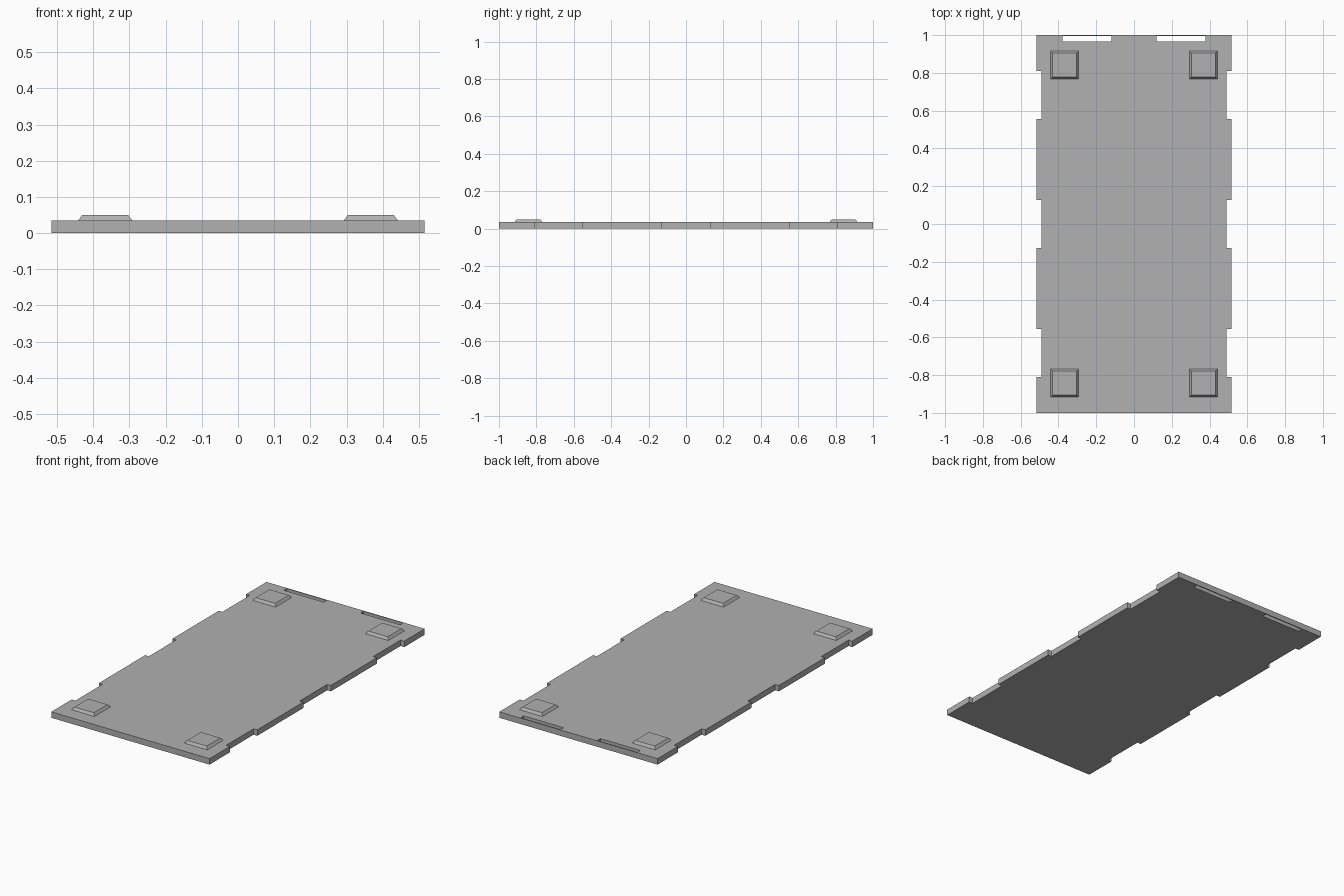
import bpy
import bmesh

if "Cube" in bpy.data.objects:
    bpy.data.objects.remove(bpy.data.objects["Cube"], do_unlink=True)

THICK = 0.035
PAD_TOP = 0.05

grey = bpy.data.materials.new("plain grey")
grey.use_nodes = True
grey.diffuse_color = (0.44, 0.44, 0.44, 1)
bsdf = next(n for n in grey.node_tree.nodes if n.type == "BSDF_PRINCIPLED")
bsdf.inputs["Base Color"].default_value = grey.diffuse_color


def add_object(name, bm):
    bmesh.ops.recalc_face_normals(bm, faces=bm.faces)
    mesh = bpy.data.meshes.new(name)
    bm.to_mesh(mesh)
    bm.free()
    mesh.materials.append(grey)
    obj = bpy.data.objects.new(name, mesh)
    bpy.context.collection.objects.link(obj)
    return obj


def prism(name, outline, z0, z1):
    bm = bmesh.new()
    face = bm.faces.new([bm.verts.new((x, y, z0)) for x, y in outline])
    result = bmesh.ops.extrude_face_region(bm, geom=[face], use_keep_orig=True)
    for v in result["geom"]:
        if isinstance(v, bmesh.types.BMVert):
            v.co.z = z1
    return add_object(name, bm)


def rectangle(x0, x1, y0, y1):
    return [(x0, y0), (x1, y0), (x1, y1), (x0, y1)]


# Panel outline with shallow notches, mirrored from one quarter
WIDE, NARROW = 0.515, 0.491
quarter = [(NARROW, 0.128), (WIDE, 0.128), (WIDE, 0.556),
           (NARROW, 0.556), (NARROW, 0.81), (WIDE, 0.81), (WIDE, 1.0)]
right_edge = [(x, -y) for x, y in reversed(quarter)] + quarter
left_edge = [(-x, y) for x, y in reversed(right_edge)]
panel = prism("panel", right_edge + left_edge, 0, THICK)

# Two slots through the panel near its back edge
for side in (-1, 1):
    xs = sorted((side * 0.12, side * 0.379))
    cutter = prism("slot_cutter", rectangle(*xs, 0.967, 0.994), -0.1, 0.1)
    cutter.hide_render = True
    cut = panel.modifiers.new("slot", "BOOLEAN")
    cut.operation = "DIFFERENCE"
    cut.solver = "EXACT"
    cut.object = cutter
    bpy.context.view_layer.objects.active = panel
    bpy.ops.object.modifier_apply(modifier=cut.name)
    bpy.data.objects.remove(cutter, do_unlink=True)

# Tapered square pads at the corners
for side, x in (("left", 0.367), ("right", -0.367)):
    for end, y in (("front", -0.842), ("back", 0.842)):
        half = 0.0745
        pad = prism(f"{end}_{side}_pad",
                    rectangle(-half, half, -half, half), THICK, PAD_TOP)
        for v in pad.data.vertices:
            if v.co.z > THICK + 0.001:
                v.co.x *= 0.85
                v.co.y *= 0.85
        pad.location = (x, y, 0)
